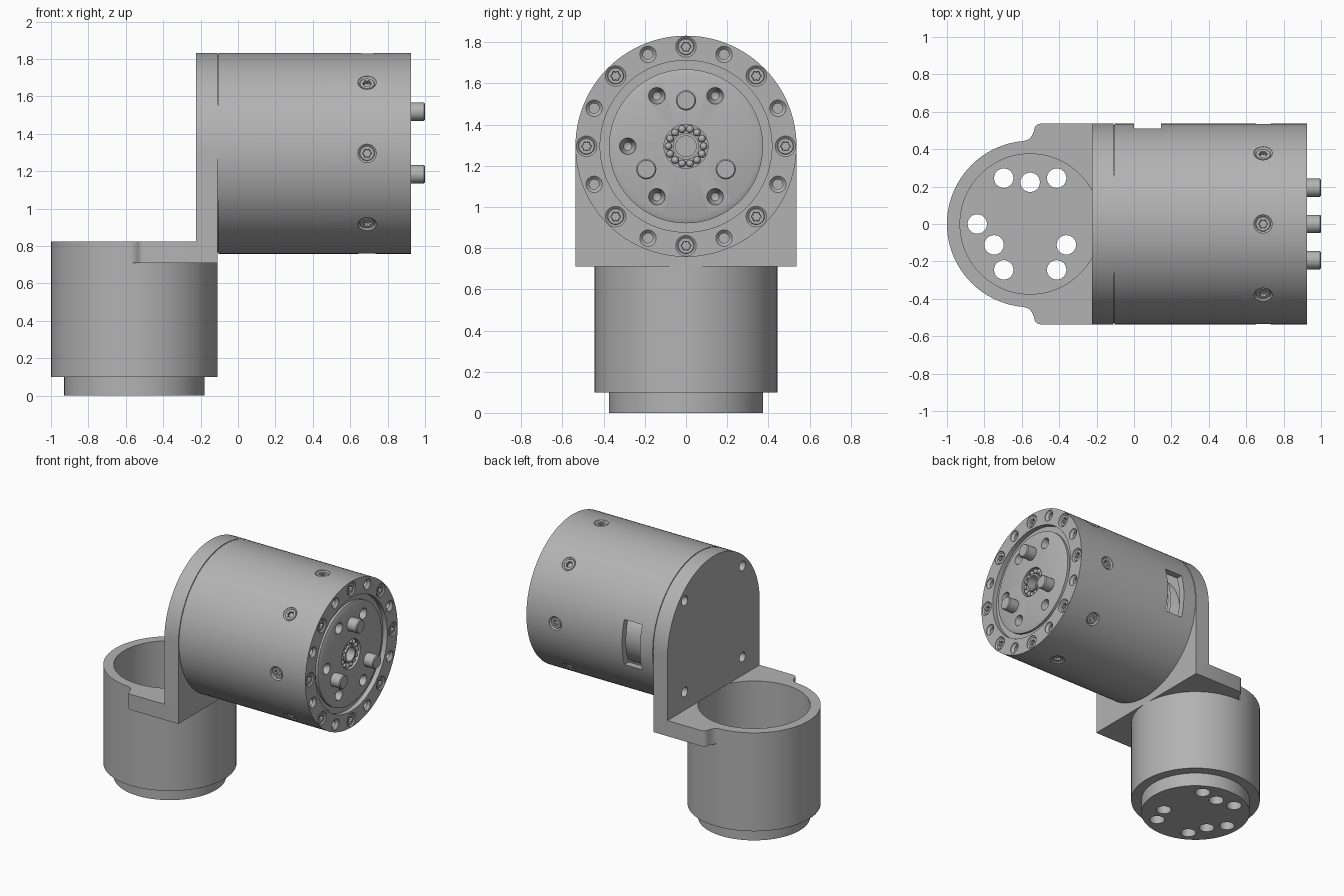
import bpy, bmesh, math
from math import cos, sin, pi, radians
from mathutils import Matrix, Vector

if "Cube" in bpy.data.objects:
    bpy.data.objects.remove(bpy.data.objects["Cube"])


def material(name, value):
    m = bpy.data.materials.new(name)
    m.use_nodes = True
    colour = (value, value, value, 1)
    m.diffuse_color = colour
    m.node_tree.nodes["Principled BSDF"].inputs["Base Color"].default_value = colour
    return m


METAL = material("machined grey", 0.45)
LIGHT = material("pale grey", 0.7)

AXIS_Z, CUP_X = 1.295, -0.555      # height of the actuator axis, centre of the cup
R, FACE = 0.537, 0.925             # housing radius and its end face


def frame(pos, direction):
    """Matrix putting local z along a direction."""
    return Matrix.Translation(pos) @ Vector(direction).to_track_quat("Z", "Y").to_matrix().to_4x4()


def lathe(bm, profile, mat, seg=96, star=0.0):
    """Revolve (radius, height) points; a loop off the axis becomes a ring.
    Small radii can be rippled into a six-lobed socket."""
    rings = []
    for r, h in profile:
        if r == 0:
            rings.append([bm.verts.new(mat @ Vector((0, 0, h)))] * seg)
            continue
        ring = []
        for i in range(seg):
            a = 2 * pi * i / seg
            k = r * (1 + star * cos(6 * a)) if r < 0.026 else r
            ring.append(bm.verts.new(mat @ Vector((k * cos(a), k * sin(a), h))))
        rings.append(ring)
    pairs = list(zip(rings, rings[1:]))
    if profile[0][0] > 0:
        pairs.append((rings[-1], rings[0]))
    for a, b in pairs:
        for i in range(seg):
            j = (i + 1) % seg
            quad = list(dict.fromkeys((a[i], a[j], b[j], b[i])))
            if len(quad) > 2:
                bm.faces.new(quad)


def prism(bm, outline, offset):
    """Extrude a flat outline by an offset."""
    face = bm.faces.new([bm.verts.new(p) for p in outline])
    new = bmesh.ops.extrude_face_region(bm, geom=[face])["geom"]
    bmesh.ops.translate(bm, vec=offset, verts=[v for v in new if isinstance(v, bmesh.types.BMVert)])


def finish(bm, name, mat=METAL):
    bmesh.ops.recalc_face_normals(bm, faces=bm.faces)
    mesh = bpy.data.meshes.new(name)
    bm.to_mesh(mesh)
    bm.free()
    mesh.materials.append(mat)
    ob = bpy.data.objects.new(name, mesh)
    bpy.context.collection.objects.link(ob)
    return ob


def select(ob):
    bpy.ops.object.select_all(action="DESELECT")
    ob.select_set(True)
    bpy.context.view_layer.objects.active = ob


def cut(ob, bm):
    """Subtract a cutter mesh and discard it."""
    cutter = finish(bm, "cutter")
    cutter.hide_render = True
    mod = ob.modifiers.new("cut", "BOOLEAN")
    mod.operation, mod.solver, mod.object = "DIFFERENCE", "EXACT", cutter
    select(ob)
    bpy.ops.object.modifier_apply(modifier=mod.name)
    bpy.data.objects.remove(cutter)


def polar(r, deg, x):
    """Point around the actuator axis."""
    return Vector((x, r * cos(radians(deg)), AXIS_Z + r * sin(radians(deg))))


def cylinder(r, low, high):
    return [(0, low), (r, low), (r, high), (0, high)]


UP = Matrix.Translation((CUP_X, 0, 0))
ALONG = frame((0, 0, AXIS_Z), (1, 0, 0))
parts = []

# Cup with stepped foot and through holes
bm = bmesh.new()
lathe(bm, [(0, 0), (0.375, 0), (0.375, 0.1), (0.445, 0.1), (0.445, 0.825),
           (0.375, 0.825), (0.375, 0.13), (0, 0.13)], UP)
cup = finish(bm, "cup")
bm = bmesh.new()
holes = [(0.283, a) for a in (60, 120, 180, 240, 300)] + [(0.223, a) for a in (90, 210, 330)]
for r, a in holes:
    at = (r * cos(radians(a)), r * sin(radians(a)), 0)
    lathe(bm, cylinder(0.052, -0.1, 0.2), UP @ Matrix.Translation(at), 24)
cut(cup, bm)
parts.append(cup)

# Flange joining the cup to the upright plate
half = [(-0.11, 0.537), (-0.5, 0.537), (-0.518, 0.531), (-0.53, 0.518), (-0.536, 0.495),
        (-0.545, 0.472), (-0.56, 0.455), (-0.58, 0.446), (-0.6, 0.443), (-0.6, 0.401)]
outline = half + [(x, -y) for x, y in reversed(half)]
bm = bmesh.new()
prism(bm, [(x, y, 0.71) for x, y in outline], (0, 0, 0.115))
flange = finish(bm, "flange")
bm = bmesh.new()
lathe(bm, cylinder(0.4, 0.6, 0.9), UP)
cut(flange, bm)
parts.append(flange)

# Upright plate with arched top and four bolt holes
bm = bmesh.new()
arch = [polar(R, 180 * i / 48, -0.225) for i in range(49)]
prism(bm, [(-0.225, R, 0.71)] + arch + [(-0.225, -R, 0.71)], (0.115, 0, 0))
plate = finish(bm, "upright_plate")
bm = bmesh.new()
lathe(bm, cylinder(0.4, 0.6, 0.825), UP)
for a in (45, 135, 225, 315):
    lathe(bm, cylinder(0.035, -0.1, 0.08), frame(polar(0.475, a, -0.225), (1, 0, 0)), 24)
cut(plate, bm)
parts.append(plate)

# Hollow housing with seam groove, screw recesses, plain holes and rear window
bm = bmesh.new()
lathe(bm, [(0.53, -0.12), (0.53, -0.104), (R, -0.104), (R, FACE), (0.417, FACE), (0.417, 0.89),
           (0.4, 0.89), (0.4, 0.3), (0.49, 0.3), (0.49, -0.12)], ALONG, 128)
housing = finish(bm, "housing")
seats = []
for i in range(8):
    a = 45 * i
    seats.append(frame(polar(0.483, a, FACE), (1, 0, 0)))
    seats.append(frame(polar(R, a, 0.69), polar(1, a, 0) - Vector((0, 0, AXIS_Z))))
bm = bmesh.new()
for seat in seats:
    lathe(bm, [(0, -0.03), (0.04, -0.03), (0.04, -0.012), (0.05, -0.004), (0.05, 0.02), (0, 0.02)], seat, 24)
for i in range(8):
    lathe(bm, [(0, -0.09), (0.024, -0.09), (0.024, -0.02), (0.04, -0.004), (0.04, 0.02), (0, 0.02)],
          frame(polar(0.483, 22.5 + 45 * i, FACE), (1, 0, 0)), 24)
low, high = AXIS_Z - 0.166, AXIS_Z + 0.166
prism(bm, [(0, 0.42, low), (0.145, 0.42, low), (0.145, 0.42, high), (0, 0.42, high)], (0, 0.2, 0))
cut(housing, bm)
parts.append(housing)

# Screw heads with lobed sockets
bm = bmesh.new()
for seat in seats:
    lathe(bm, [(0, -0.04), (0.043, -0.04), (0.043, -0.016), (0.037, -0.009), (0.022, -0.009),
               (0.02, -0.03), (0, -0.03)], seat, 24, 0.14)
parts.append(finish(bm, "screws"))

# Output disc with bearing seat and countersunk holes
bm = bmesh.new()
lathe(bm, [(0, 0.3), (0.405, 0.3), (0.405, 0.895), (0.374, 0.895), (0.374, 0.912), (0.35, 0.922),
           (0.107, 0.922), (0.107, 0.885), (0.064, 0.885), (0.064, 0.918), (0.05, 0.918),
           (0.05, 0.6), (0, 0.6)], ALONG)
disc = finish(bm, "output_disc")
bm = bmesh.new()
for r, a in holes[:5]:
    lathe(bm, [(0, -0.06), (0.02, -0.05), (0.04, -0.005), (0.04, 0.02), (0, 0.02)],
          frame(polar(r, a, 0.922), (1, 0, 0)), 24)
cut(disc, bm)
parts.append(disc)

# Drive pins
bm = bmesh.new()
for r, a in holes[5:]:
    lathe(bm, [(0, 0), (0.049, 0), (0.049, 0.114), (0.043, 0.12), (0, 0.12)],
          frame(polar(r, a, 0.88), (1, 0, 0)), 24)
parts.append(finish(bm, "drive_pins"))

# Bearing balls
bm = bmesh.new()
for i in range(14):
    bmesh.ops.create_uvsphere(bm, u_segments=12, v_segments=8, radius=0.018,
                              matrix=Matrix.Translation(polar(0.0855, 360 * i / 14, 0.9)))
parts.append(finish(bm, "bearing_balls"))

# Inner motor seen through the window
bm = bmesh.new()
lathe(bm, [(0, -0.112), (0.36, -0.112), (0.36, 0.03), (0.43, 0.03), (0.43, 0.055),
           (0.36, 0.055), (0.36, 0.31), (0, 0.31)], ALONG)
parts.append(finish(bm, "inner_motor", LIGHT))

for ob in parts:
    select(ob)
    bpy.ops.object.shade_smooth_by_angle(angle=radians(30))
